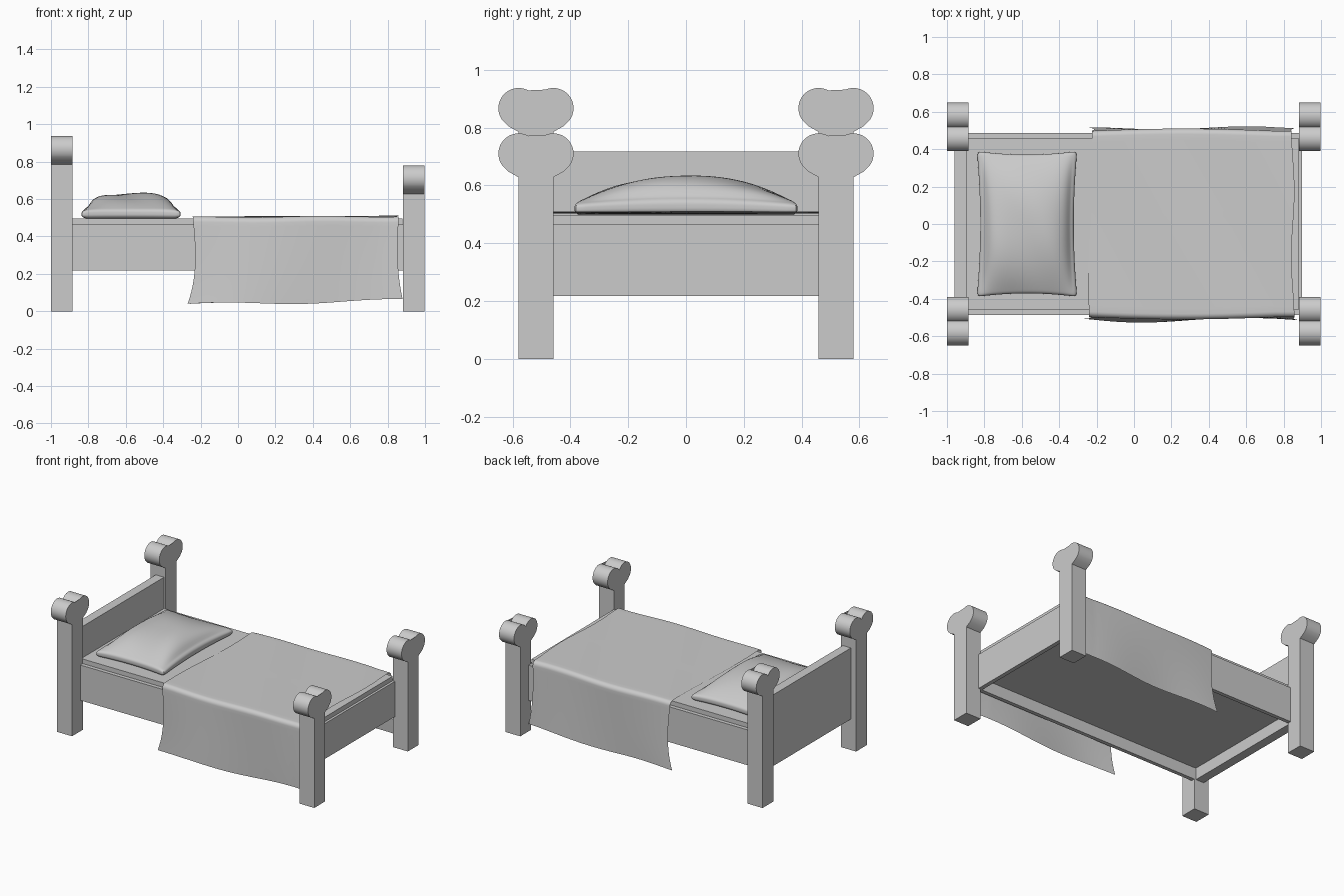
import bpy, bmesh
from math import sin, cos, pi, radians

if "Cube" in bpy.data.objects:
    bpy.data.objects.remove(bpy.data.objects["Cube"])


def make_object(name, bm, smooth=None):
    bmesh.ops.recalc_face_normals(bm, faces=bm.faces)
    me = bpy.data.meshes.new(name)
    bm.to_mesh(me)
    bm.free()
    ob = bpy.data.objects.new(name, me)
    bpy.context.collection.objects.link(ob)
    if smooth:
        bpy.ops.object.select_all(action='DESELECT')
        ob.select_set(True)
        bpy.context.view_layer.objects.active = ob
        bpy.ops.object.shade_smooth_by_angle(angle=radians(smooth))
    return ob


def box(name, x, y, z):
    bm = bmesh.new()
    bmesh.ops.create_cube(bm, size=1)
    for v in bm.verts:
        v.co = [a + (b - a) * (c + 0.5) for (a, b), c in zip((x, y, z), v.co)]
    return make_object(name, bm)


# Bone-shaped bed posts: half outline mirrored about the post axis, extruded in x
def post(name, x0, x1, yc, top):
    r, off = 0.07, 0.06
    cz = top - r
    half = [(off, 0), (off, cz - 0.082), (off + 0.036, cz - 0.062)]
    start, end = radians(-36), radians(149)
    for i in range(25):
        a = start + (end - start) * i / 24
        half.append((off + r * cos(a), cz + r * sin(a)))
    outline = half + [(0, cz + 0.036)] + [(-y, z) for y, z in reversed(half)]
    bm = bmesh.new()
    face = bm.faces.new([bm.verts.new((x0, yc + y, z)) for y, z in outline])
    ext = bmesh.ops.extrude_face_region(bm, geom=[face])
    for v in ext['geom']:
        if isinstance(v, bmesh.types.BMVert):
            v.co.x = x1
    make_object(name, bm, 28)


for side, s in (("front", -1), ("back", 1)):
    post("head_post_" + side, -1.0, -0.884, s * 0.519, 0.937)
    post("foot_post_" + side, 0.882, 0.998, s * 0.519, 0.78)
    # Side rails
    box("side_rail_" + side, (-0.9, 0.897), sorted((s * 0.46, s * 0.487)), (0.217, 0.465))

# End boards and mattress
box("headboard", (-0.96, -0.896), (-0.46, 0.46), (0.217, 0.717))
box("foot_rail", (0.868, 0.897), (-0.462, 0.462), (0.217, 0.465))
box("mattress", (-0.898, 0.88), (-0.46, 0.46), (0.30, 0.497))


# Pillow: subdivided sheet pair, puffed in the middle, pinched between the corners
def pillow():
    n = 36
    bm = bmesh.new()
    bmesh.ops.create_cube(bm, size=2)
    bmesh.ops.subdivide_edges(bm, edges=bm.edges, cuts=n, use_grid_fill=True)
    for v in bm.verts:
        u, w, h = v.co
        ex, ey = 1 - abs(u) ** 4, 1 - abs(w) ** 2.4
        # rounded rim: inset sheets toward top and bottom
        k = 1 - 0.09 * abs(h) ** 3
        x = u * (0.268 - 0.018 * (1 - w * w)) * k
        y = w * (0.389 - 0.018 * (1 - u * u)) * (1 - 0.05 * abs(h) ** 3)
        crown = 0.045 + 0.088 * max(ex, 0) ** 0.7 * (0.12 + 0.88 * ey)
        crown += 0.02 * (1 - w * w) * u ** 4
        crown += 0.006 * sin(4 * u + 3 * w) * ex * ey
        z = 0.496 + crown * (h + 1) / 2
        v.co = (-0.572 + x, y, z)
    ob = make_object("pillow", bm, 60)
    sm = ob.modifiers.new("soften", 'SMOOTH')
    sm.factor, sm.iterations = 0.5, 8


pillow()


# Blanket: cross-section path over the bed, swept along x with soft ripples
def blanket():
    nx, nd, nt, nc = 56, 20, 30, 6
    top, edge, r = 0.504, 0.498, 0.03
    half = [(edge, 0.04 + (top - r - 0.04) * i / nd) for i in range(nd)]
    for i in range(nc + 1):
        a = pi / 2 * i / nc
        half.append((edge - r + r * cos(a), top - r + r * sin(a)))
    flat = edge - r
    path = [(-y, z) for y, z in half]
    path += [(-flat + 2 * flat * i / nt, top) for i in range(1, nt)]
    path += half[::-1]
    bm = bmesh.new()
    rows = []
    for i in range(nx + 1):
        t = i / nx
        row = []
        for y, z in path:
            s = 1 if y > 0 else -1
            drop = max(0, (top - r - z) / (top - r - 0.04))
            x0 = -0.232 + 0.012 * sin(5 * y) - 0.03 * drop ** 4 + 0.012 * sin(pi * drop)
            x1 = 0.85 + 0.008 * sin(9 * y) + 0.022 * drop ** 3 - 0.006 * sin(pi * drop)
            x = x0 + (x1 - x0) * t
            # hanging sides billow, top ripples, hem waves
            yy = y + s * (0.012 * sin(pi * min(t * 1.1, 1)) + 0.012 * drop * sin(7 * t + 1 + s)
                          + 0.008 * drop)
            zz = z + 0.004 * t + 0.003 * sin(9 * x + 5 * y) * (1 - drop)
            zz += drop ** 2 * (0.006 * sin(9 * t) + 0.02 * t ** 3)
            row.append(bm.verts.new((x, yy, zz)))
        rows.append(row)
    for a, b in zip(rows, rows[1:]):
        for j in range(len(path) - 1):
            bm.faces.new((a[j], a[j + 1], b[j + 1], b[j]))
    make_object("blanket", bm, 60)


blanket()
